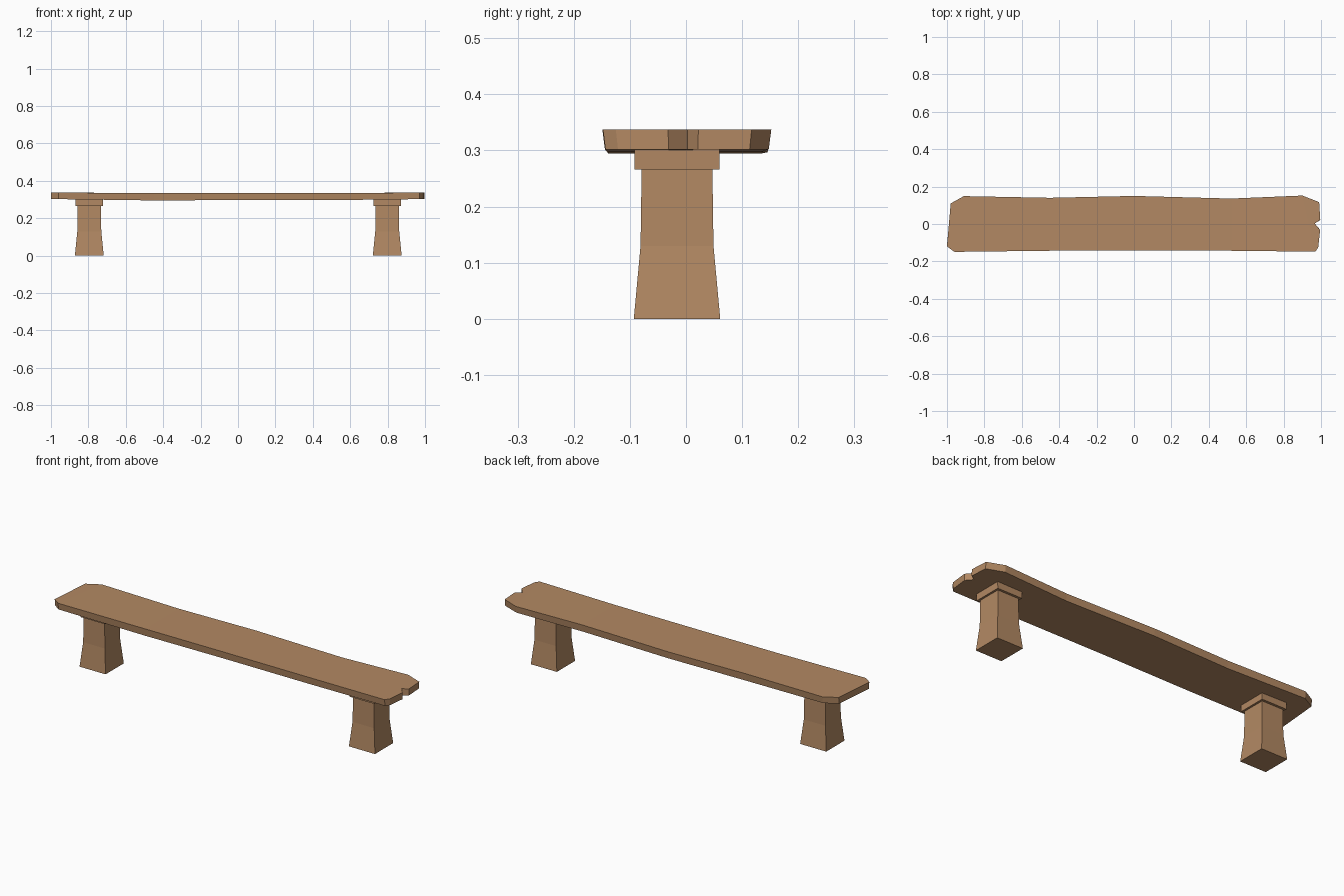
import bpy, bmesh

if "Cube" in bpy.data.objects:
    bpy.data.objects.remove(bpy.data.objects["Cube"])

wood = bpy.data.materials.new("warm wood")
wood.diffuse_color = (0.45, 0.25, 0.125, 1)
wood.use_nodes = True
wood.node_tree.nodes["Principled BSDF"].inputs["Base Color"].default_value = wood.diffuse_color


def finish(name, bm):
    bmesh.ops.recalc_face_normals(bm, faces=bm.faces)
    mesh = bpy.data.meshes.new(name)
    bm.to_mesh(mesh)
    bm.free()
    mesh.materials.append(wood)
    obj = bpy.data.objects.new(name, mesh)
    bpy.context.collection.objects.link(obj)
    return obj


def loft(name, rings):
    """Square sections (z, half_x, half_y) joined into a closed solid."""
    bm = bmesh.new()
    loops = [[bm.verts.new((sx * hx, sy * hy, z))
              for sx, sy in ((-1, -1), (1, -1), (1, 1), (-1, 1))]
             for z, hx, hy in rings]
    for a, b in zip(loops, loops[1:]):
        for i in range(4):
            j = (i + 1) % 4
            bm.faces.new((a[i], a[j], b[j], b[i]))
    bm.faces.new(loops[0][::-1])
    bm.faces.new(loops[-1])
    return finish(name, bm)


# Seat: worn plank outline with clipped corners and a notch in the right end
outline = [(-0.96, -0.149), (-0.45, -0.143), (0.0, -0.142), (0.52, -0.143),
           (0.97, -0.148), (0.985, -0.125), (0.995, -0.032), (0.966, 0.003),
           (0.996, 0.022), (0.99, 0.117), (0.9, 0.152), (0.52, 0.136),
           (0.0, 0.15), (-0.45, 0.14), (-0.91, 0.149), (-0.98, 0.11),
           (-1.0, -0.12)]
# opposite outline points joined across the plank, so it can bow
stations = [(0, 14), (1, 13), (2, 12), (3, 11), (4, 10)]
bm = bmesh.new()
top = [bm.verts.new((x, y, 0.337)) for x, y in outline]
bottom = [bm.verts.new((x, y * 0.97, 0.302)) for x, y in outline]
bm.faces.new(top)
bm.faces.new(bottom[::-1])
n = len(outline)
for i in range(n):
    j = (i + 1) % n
    bm.faces.new((bottom[i], bottom[j], top[j], top[i]))
for ring in (top, bottom):
    for a, b in stations:
        bmesh.ops.connect_vert_pair(bm, verts=[ring[a], ring[b]])
for i in (1, 2, 3, 11, 12, 13):
    top[i].co.z -= 0.003
    bottom[i].co.z -= 0.007 if i in (1, 13) else 0.005
finish("seat", bm)

# Legs: flared posts, each with a wider cap under the seat
for side, cx in (("left", -0.795), ("right", 0.798)):
    leg = loft(side + "_leg", [(0, 0.077, 0.077), (0.13, 0.064, 0.065),
                               (0.27, 0.062, 0.063)])
    cap = loft(side + "_leg_cap", [(0.266, 0.073, 0.076), (0.303, 0.074, 0.076)])
    for part in (leg, cap):
        part.location = (cx, -0.016, 0)
